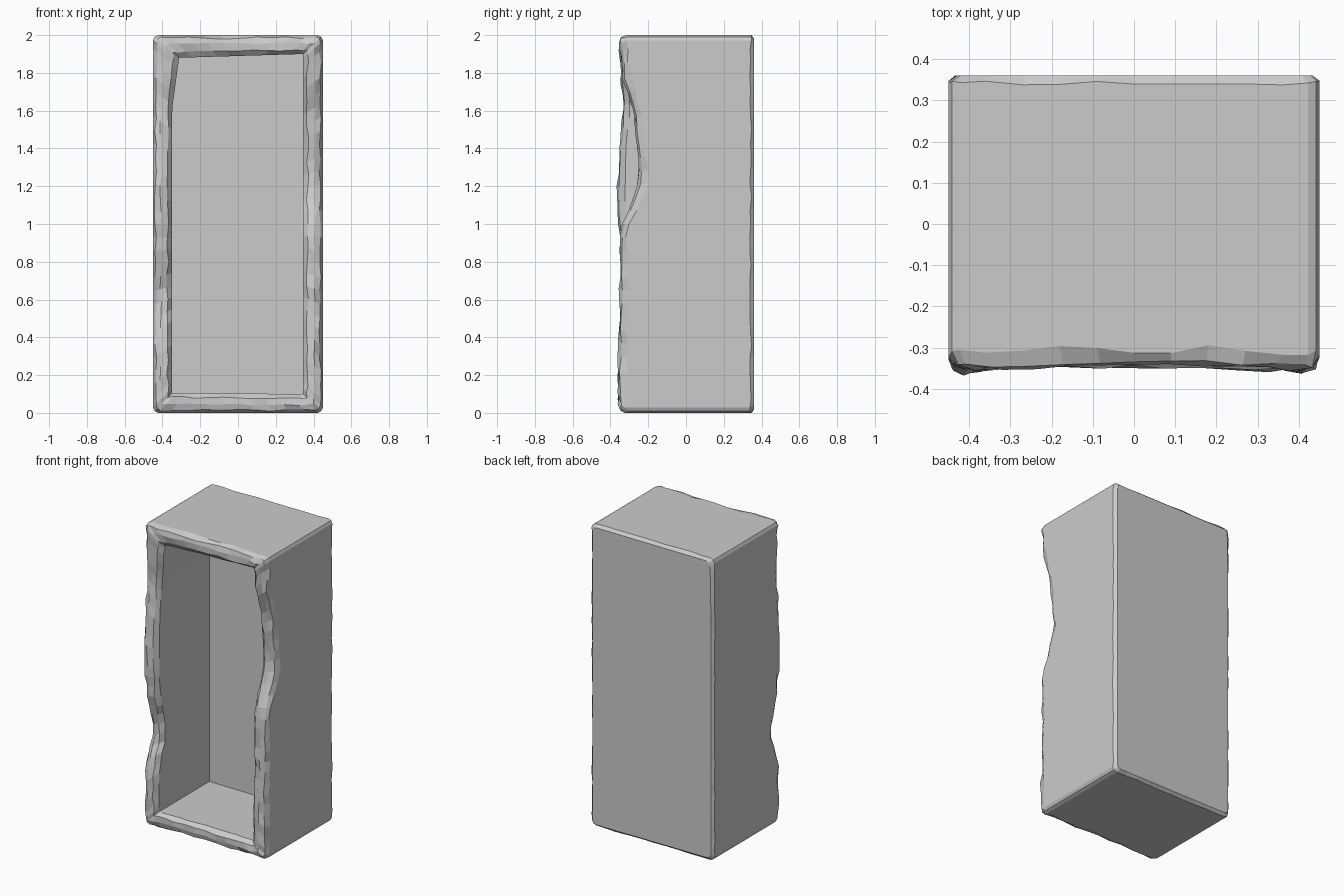
import bpy, bmesh, random

if "Cube" in bpy.data.objects:
    bpy.data.objects.remove(bpy.data.objects["Cube"])

random.seed(4)
X, Y, H = 0.45, 0.36, 2.0
BACK_IN = 0.20        # depth of the inner back wall


def lerp_table(t, z):
    for (z0, y0), (z1, y1) in zip(t, t[1:]):
        if z <= z1:
            k = (z - z0) / (z1 - z0)
            return y0 + (y1 - y0) * k
    return t[-1][1]


# Worn front edge of the left and right walls: (height, y)
LEFT = [(0, -.36), (.35, -.36), (.48, -.33), (.55, -.29), (.68, -.29), (.82, -.335),
        (.98, -.36), (1.2, -.37), (1.4, -.36), (1.62, -.335), (1.8, -.35), (2, -.36)]
RIGHT = [(0, -.36), (.94, -.355), (1.05, -.32), (1.12, -.28), (1.22, -.25), (1.35, -.25),
         (1.58, -.275), (1.66, -.30), (1.74, -.33), (1.85, -.345), (2, -.36)]


def front_y(x, z):
    k = (x + X) / (2 * X)
    sag = .012 * max(0, 1 - (x / X) ** 2)
    return lerp_table(LEFT, z) * (1 - k) + lerp_table(RIGHT, z) * k + sag


def jit(a):
    return random.uniform(-a, a)


# Perimeter samples: outer and matching inner points
OUT = [(-X, 0), (X, 0), (X, H), (-X, H)]
INN = [(-.35, .105), (.345, .10), (.345, 1.90), (-.312, 1.88)]
points = []
for s in range(4):
    a, b = OUT[s], OUT[(s + 1) % 4]
    c, d = INN[s], INN[(s + 1) % 4]
    length = abs(b[0] - a[0]) + abs(b[1] - a[1])
    n = 10 if s % 2 == 0 else 28
    e = .028 / length
    for t in [0, e] + [i / n for i in range(1, n)] + [1 - e]:
        o = [a[i] + (b[i] - a[i]) * t for i in range(2)]
        q = [c[i] + (d[i] - c[i]) * t for i in range(2)]
        if t == 0:                                    # rounded outer corner
            o = [o[0] * (1 - .009 / X), o[1] + (.009 if o[1] < 1 else -.009)]
        if s == 3:                                    # left jamb leans in near the top
            q[0] = -.35 + .038 * max(0, (q[1] - 1.6) / .28)
        points.append((o, q))

# Cross-section rings: (blend outer->inner, base, y offset, jitter)
RINGS = [(.16, "back", 0, 0), (0, "back", -.018, .005),
         (0, "front", .045, .012), (.14, "front", .012, .006),
         (.42, "front", 0, .006), (.78, "front", .003, .006),
         (1, "front", .028, .005), (1, "inside", 0, 0)]

bm = bmesh.new()
rings = []
for blend, base, off, j in RINGS:
    ring = []
    for o, q in points:
        k = blend + (jit(.06) if 0 < blend < 1 and base == "front" else 0)
        x, z = (o[i] + (q[i] - o[i]) * k for i in range(2))
        y = {"back": Y, "inside": BACK_IN}.get(base)
        if y is None:
            y = front_y(x, z)
        ring.append(bm.verts.new((x, y + off + jit(j), z)))
    rings.append(ring)

n = len(points)
for r0, r1 in zip(rings, rings[1:]):
    for i in range(n):
        bm.faces.new((r0[i], r0[(i + 1) % n], r1[(i + 1) % n], r1[i]))
bm.faces.new(rings[0])       # outer back
bm.faces.new(rings[-1])      # inner back wall
bmesh.ops.recalc_face_normals(bm, faces=bm.faces)

mesh = bpy.data.meshes.new("open_stone_box")
bm.to_mesh(mesh)
bm.free()
bpy.context.collection.objects.link(bpy.data.objects.new("open_stone_box", mesh))
